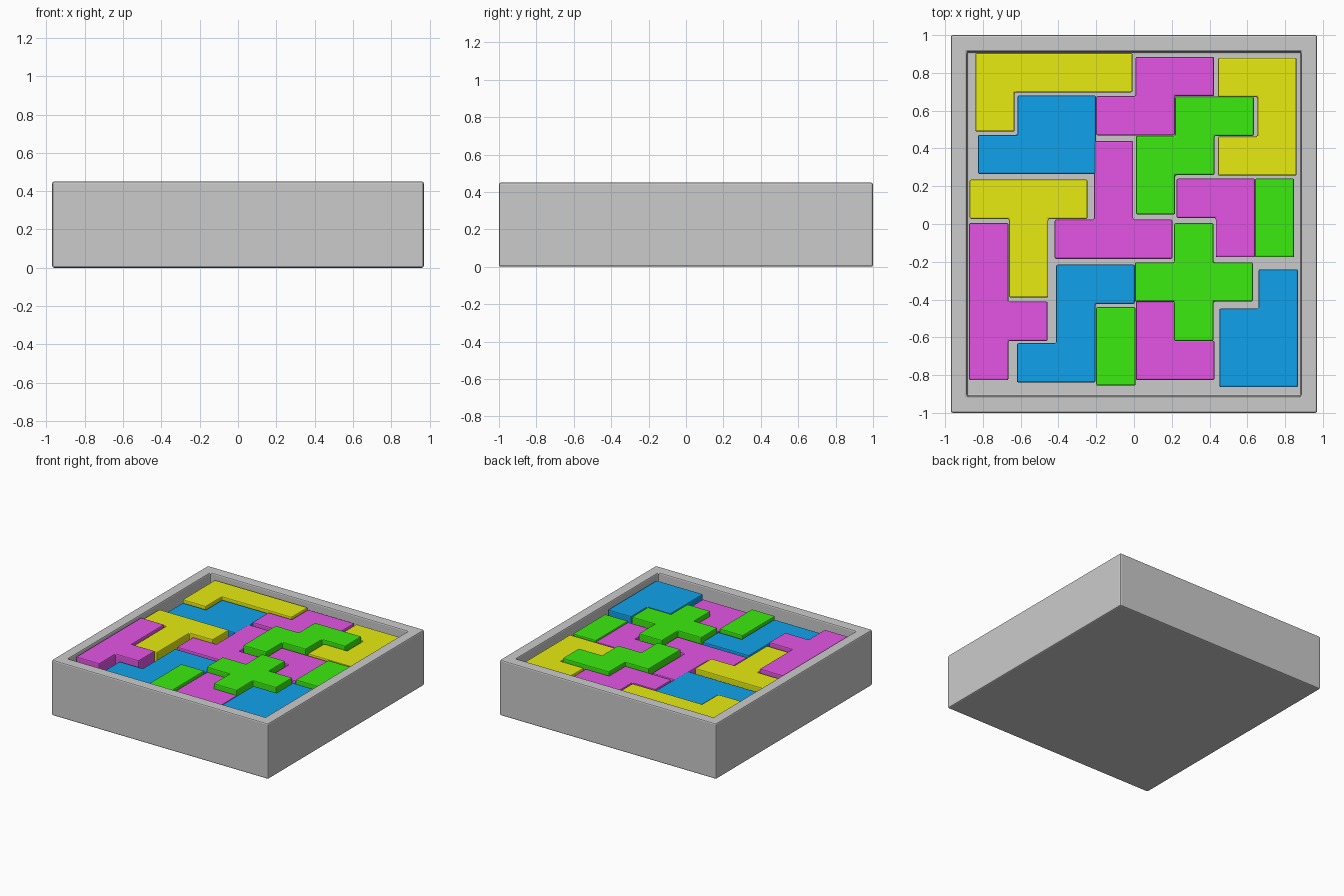
import bpy, bmesh
from mathutils import Vector

if "Cube" in bpy.data.objects:
    bpy.data.objects.remove(bpy.data.objects["Cube"])

FLOOR = 0.32   # tray floor height
CELL = 0.208   # puzzle grid unit


def finish(name, bm, bevel, mat=None):
    bmesh.ops.recalc_face_normals(bm, faces=bm.faces)
    me = bpy.data.meshes.new(name)
    bm.to_mesh(me)
    bm.free()
    ob = bpy.data.objects.new(name, me)
    bpy.context.collection.objects.link(ob)
    mod = ob.modifiers.new("edge_bevel", 'BEVEL')
    mod.width = bevel
    mod.segments = 2
    mod.limit_method = 'ANGLE'
    if mat:
        me.materials.append(mat)
    return ob


def material(name, rgb):
    m = bpy.data.materials.new(name)
    m.diffuse_color = (*rgb, 1)
    m.use_nodes = True
    m.node_tree.nodes["Principled BSDF"].inputs["Base Color"].default_value = m.diffuse_color
    return m


# Tray: block with a recessed top
bm = bmesh.new()
bmesh.ops.create_cube(bm, size=1)
for v in bm.verts:
    v.co = Vector((v.co.x * 1.94, v.co.y * 2.0, (v.co.z + 0.5) * 0.45))
top = max(bm.faces, key=lambda f: f.calc_center_median().z)
bmesh.ops.inset_region(bm, faces=[top], thickness=0.09)
for v in top.verts:
    v.co.x = 0.885 if v.co.x > 0 else -0.885
    v.co.y = 0.912 if v.co.y > 0 else -0.912
ret = bmesh.ops.extrude_discrete_faces(bm, faces=[top])
for v in ret['faces'][0].verts:
    v.co.z = FLOOR
finish("tray", bm, 0.01)


# Puzzle piece: merged grid cells, extruded from the tray floor
def piece(name, left, top, height, rows, mat):
    bm = bmesh.new()
    for r, row in enumerate(rows.split("/")):
        for c, ch in enumerate(row):
            if ch == "X":
                x, y = left + c * CELL, top - r * CELL
                bm.faces.new([bm.verts.new((x + dx * CELL, y - dy * CELL, FLOOR))
                              for dx, dy in ((0, 1), (1, 1), (1, 0), (0, 0))])
    bmesh.ops.remove_doubles(bm, verts=bm.verts, dist=0.001)
    bmesh.ops.dissolve_limit(bm, angle_limit=0.01, verts=bm.verts, edges=bm.edges)
    ret = bmesh.ops.extrude_face_region(bm, geom=bm.faces[:], use_keep_orig=True)
    for v in ret['geom']:
        if isinstance(v, bmesh.types.BMVert):
            v.co.z = height
    finish(name, bm, 0.008, mat)


yellow = material("yellow", (0.8, 0.83, 0.005))
blue = material("blue", (0.005, 0.36, 0.83))
pink = material("magenta", (0.78, 0.09, 0.78))
green = material("green", (0.045, 0.83, 0.005))

PIECES = [
    ("corner_l_piece", -0.84, 0.905, 0.405, "XXXX/X", yellow),
    ("upper_p_piece", -0.825, 0.68, 0.39, ".XX/XXX", blue),
    ("upper_s_piece", -0.20, 0.885, 0.40, ".XX/XX", pink),
    ("c_piece", 0.445, 0.88, 0.40, "XX/.X/XX", yellow),
    ("w_piece", 0.01, 0.675, 0.43, ".XX/XX/X", green),
    ("centre_t_piece", -0.42, 0.44, 0.39, ".X/.X/XXX", pink),
    ("middle_corner_piece", 0.225, 0.24, 0.395, "XX/.X", pink),
    ("right_bar_piece", 0.64, 0.24, 0.405, "X/X", green),
    ("left_t_piece", -0.87, 0.235, 0.415, "XXX/.X/.X", yellow),
    ("y_piece", -0.873, 0.005, 0.435, "X/X/XX/X", pink),
    ("z_piece", -0.62, -0.215, 0.39, ".XX/.X/XX", blue),
    ("lower_bar_piece", -0.20, -0.44, 0.41, "X/X", green),
    ("plus_piece", 0.005, 0.005, 0.43, ".X/XXX/.X", green),
    ("lower_corner_piece", 0.01, -0.41, 0.39, "X/XX", pink),
    ("lower_p_piece", 0.452, -0.24, 0.41, ".X/XX/XX", blue),
]
for p in PIECES:
    piece(*p)
